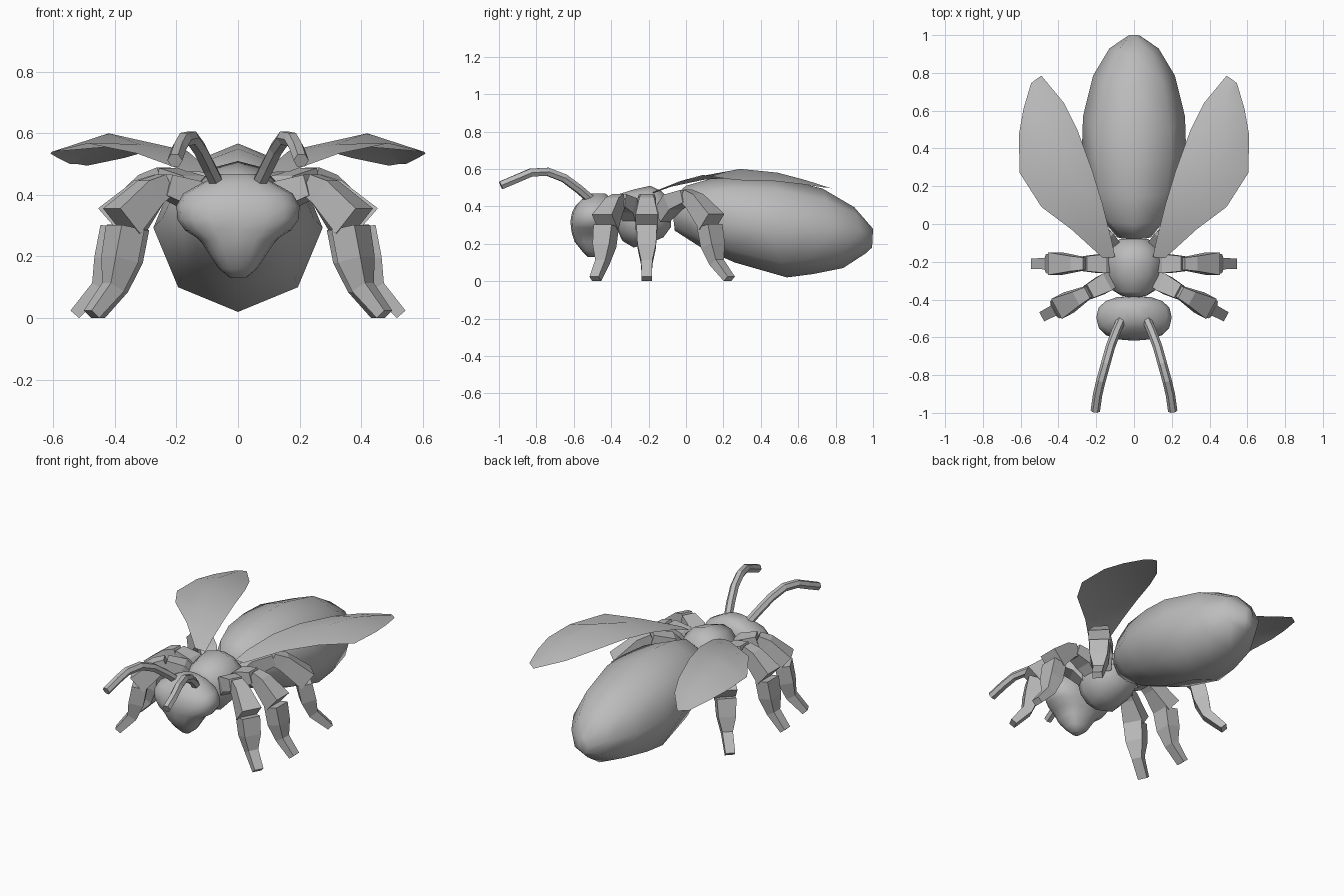
import bpy, bmesh, math
from mathutils import Vector

cube = bpy.data.objects.get("Cube")
if cube:
    bpy.data.objects.remove(cube)

grey = bpy.data.materials.new("plain_grey")
grey.use_nodes = True
GREY = (0.5, 0.5, 0.5, 1)
grey.diffuse_color = GREY
grey.node_tree.nodes["Principled BSDF"].inputs["Base Color"].default_value = GREY


def loft(name, rings, smooth=True, closed=True):
    """Skin a list of rings of points; closed rings get end caps."""
    bm = bmesh.new()
    rows = [[bm.verts.new(p) for p in ring] for ring in rings]
    n = len(rows[0])
    for a, b in zip(rows, rows[1:]):
        for i in range(n if closed else n - 1):
            j = (i + 1) % n
            bm.faces.new((a[i], a[j], b[j], b[i]))
    if closed:
        bm.faces.new(rows[0])
        bm.faces.new(rows[-1])
    bmesh.ops.recalc_face_normals(bm, faces=bm.faces)
    for f in bm.faces:
        f.smooth = smooth
    mesh = bpy.data.meshes.new(name)
    bm.to_mesh(mesh)
    bm.free()
    mesh.materials.append(grey)
    ob = bpy.data.objects.new(name, mesh)
    bpy.context.collection.objects.link(ob)
    return ob


def ring(center, u, v, n, turn=0.0, power=1.0):
    """Ellipse of n points; a power below 1 makes it squarer."""
    pts = []
    for i in range(n):
        c, s = math.cos(turn + math.tau * i / n), math.sin(turn + math.tau * i / n)
        c, s = (math.copysign(abs(k) ** power, k) for k in (c, s))
        pts.append(center + u * c + v * s)
    return pts


def body(name, sections, n):
    """Loft of slanted rings: bottom y, bottom z, top y, top z, half width."""
    rings = []
    for by, bz, ty, tz, w in sections:
        low, top = Vector((0, by, bz)), Vector((0, ty, tz))
        rings.append(ring((low + top) / 2, Vector((w, 0, 0)), (top - low) / 2, n))
    loft(name, rings)


# Abdomen and thorax
body("abdomen", [(-.06, .27, -.08, .44, .09), (.08, .18, .0, .51, .18),
                 (.26, .10, .14, .55, .245), (.54, .02, .30, .567, .275),
                 (.68, .038, .46, .56, .27), (.84, .07, .73, .495, .217),
                 (.96, .148, .90, .395, .13), (.995, .18, 1, .28, .03)], 8)
body("thorax", [(-.37, .28, -.385, .42, .07), (-.34, .215, -.36, .465, .115),
                (-.28, .18, -.28, .49, .152), (-.20, .20, -.19, .51, .157),
                (-.12, .235, -.13, .48, .128), (-.08, .29, -.08, .43, .075)], 12)

# Head: stacked rings (z, half width, front y, back y)
head = [(.13, .025, -.525, -.475), (.16, .062, -.555, -.445), (.21, .095, -.595, -.42),
        (.255, .125, -.61, -.40), (.285, .172, -.615, -.385), (.32, .197, -.618, -.38),
        (.365, .2, -.61, -.38), (.405, .177, -.59, -.385), (.44, .115, -.555, -.40),
        (.468, .055, -.52, -.43)]
rings = []
for z, w, front, back in head:
    rings.append(ring(Vector((0, (front + back) / 2, z)), Vector((w, 0, 0)),
                      Vector((0, (back - front) / 2, 0)), 16, power=.82))
loft("head", rings)

# Leg sections: (reach, height, width, thickness)
SEGMENTS = {
    "coxa": [(.0, .34, .07, .08), (.07, .405, .10, .09), (.16, .432, .08, .07)],
    "femur": [(.155, .435, .065, .07), (.21, .41, .08, .09), (.318, .315, .12, .11)],
    "tibia": [(.305, .295, .11, .085), (.325, .19, .10, .085),
              (.35, .1, .06, .055), (.43, .01, .055, .04)],
}


def leg_segment(name, path, base, angle, stretch, lift, side):
    out = Vector((math.cos(angle), math.sin(angle), 0))
    across = Vector((-out.y, out.x, 0))
    up = Vector((0, 0, 1))
    pts = [base + out * r * stretch + up * (z + lift * max(0, z - .3) / .12)
           for r, z, w, t in path]
    rings = []
    for i, (r, z, w, t) in enumerate(path):
        along = (pts[min(i + 1, len(pts) - 1)] - pts[max(i - 1, 0)]).normalized()
        if z < .05:
            along = (out - up).normalized()
        normal = along.cross(across)
        ring_pts = ring(pts[i], across * w * .7071, normal * t * .7071, 4, math.pi / 4)
        rings.append([Vector((p.x * side, p.y, max(p.z, 0))) for p in ring_pts])
    loft(name, rings, smooth=False)


LEGS = {"front": (-.285, -28, .99, .0), "middle": (-.21, 0, 1.0, .0), "hind": (-.13, 45, 1.19, .02)}

# Antenna path and wing rows (inner edge, ridge, outer edge)
antenna = [(.06, -.49, .42), (.095, -.57, .49), (.125, -.65, .55), (.15, -.74, .585),
           (.175, -.83, .58), (.192, -.9, .55), (.205, -.99, .512)]
wing = [[(.10, -.175, .47), (.13, -.178, .475), (.165, -.18, .475)],
        [(.12, -.08, .505), (.22, -.04, .525), (.33, -.03, .535)],
        [(.165, .1, .543), (.32, .1, .565), (.49, .09, .568)],
        [(.22, .28, .555), (.42, .29, .6), (.605, .27, .54)],
        [(.3, .5, .54), (.46, .49, .58), (.61, .47, .535)],
        [(.37, .64, .52), (.49, .64, .54), (.585, .61, .52)],
        [(.49, .785, .495), (.52, .765, .5), (.545, .745, .5)]]

for side, label in ((1, "left"), (-1, "right")):
    for pair, (y, degrees, stretch, lift) in LEGS.items():
        for part, path in SEGMENTS.items():
            leg_segment(f"{label}_{pair}_{part}", path, Vector((.1, y, 0)),
                        math.radians(degrees), stretch, lift, side)

    # Six-sided bent antenna
    pts = [Vector((x * side, y, z)) for x, y, z in antenna]
    rings = []
    for i, p in enumerate(pts):
        along = (pts[min(i + 1, len(pts) - 1)] - pts[max(i - 1, 0)]).normalized()
        u = along.cross(Vector((0, 0, 1))).normalized()
        rings.append(ring(p, u * .025, along.cross(u) * .025, 6))
    loft(f"{label}_antenna", rings, smooth=False)

    # Thin arched wing, facing upward
    sheet = loft(f"{label}_wing", [[(x * side, y, z) for x, y, z in row] for row in wing],
                 closed=False)
    if sheet.data.polygons[2].normal.z < 0:
        sheet.data.flip_normals()
